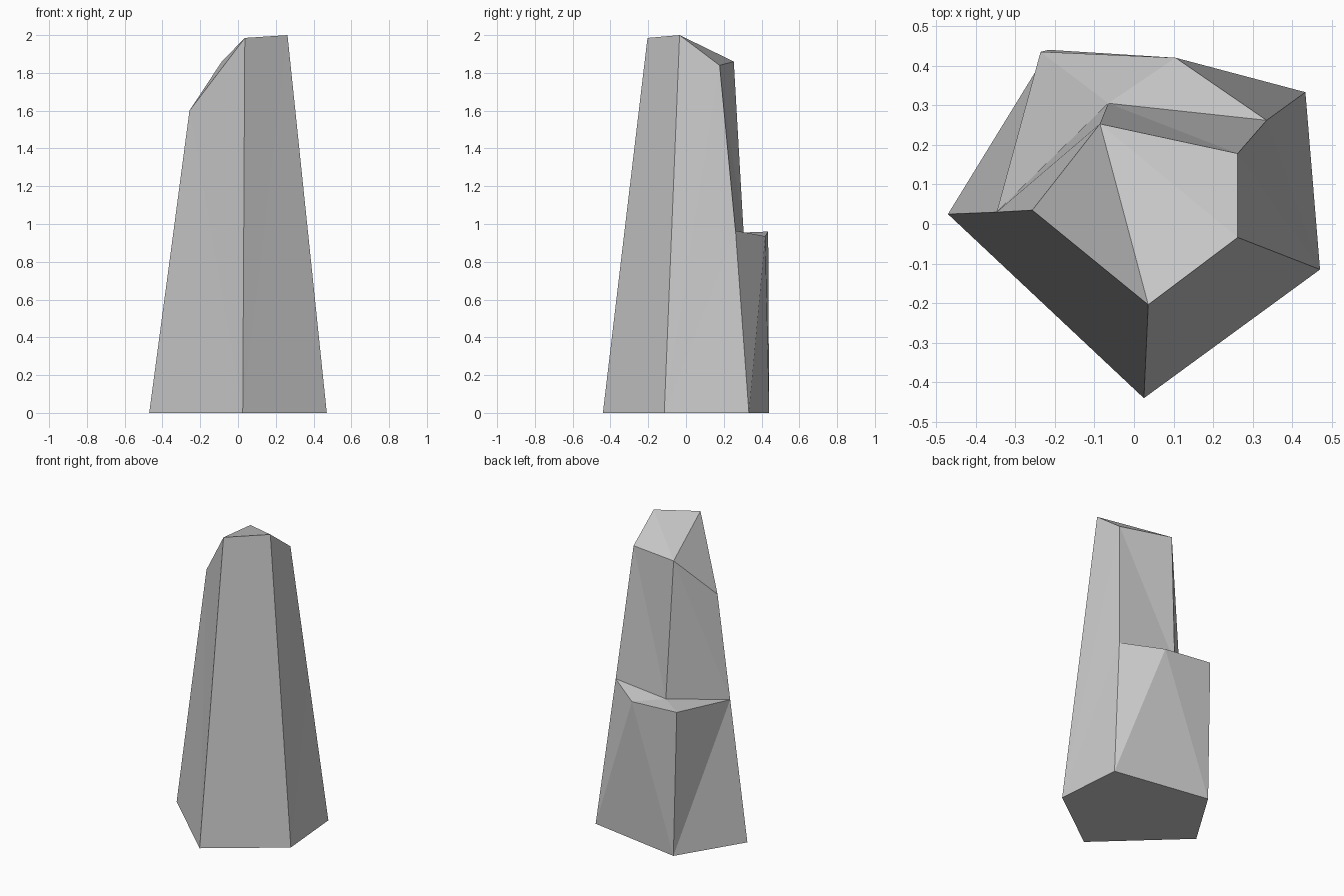
import bpy, bmesh

if "Cube" in bpy.data.objects:
    bpy.data.objects.remove(bpy.data.objects["Cube"])

# Five-sided crystal shard: corners run left, front, right, back right, back left
base = [(-.47, .025, 0), (.025, -.44, 0), (.47, -.115, 0), (.433, .333, 0), (-.215, .44, 0)]
tip = [(-.257, .035, 1.6), (.036, -.204, 1.985), (.262, -.034, 2), (.262, .178, 1.84), (-.086, .253, 1.86)]
# Broken step at the back: inner corners, then outer ledge corners
step = [(.335, .262, .965), (-.065, .305, .955), (-.347, .03, .92)]
ledge = [(.105, .42, .935), (-.236, .435, .96)]

bm = bmesh.new()
b, t, s, l = ([bm.verts.new(p) for p in ring] for ring in (base, tip, step, ledge))


def tris(*faces):
    for f in faces:
        bm.faces.new(f)


def fan(centre, rim):
    tris(*[(centre, p, q) for p, q in zip(rim, rim[1:])])


# Underside
bm.faces.new(b[::-1])
# Front sides, split where they meet the step
fan(b[1], [t[1], t[0], s[2], b[0]])
tris((b[1], b[2], t[2]), (b[1], t[2], t[1]))
fan(b[2], [b[3], s[0], t[3], t[2]])
# Slanted cap fanned from its back corner
fan(t[4], t[:4])
# Upper back walls
tris((s[0], s[1], t[3]), (s[1], t[4], t[3]), (s[1], s[2], t[4]), (s[2], t[0], t[4]))
# Step surface
fan(s[1], [s[0], l[0], l[1], s[2]])
# Lower back walls
tris((b[3], l[0], s[0]), (b[3], b[4], l[0]), (b[4], l[1], l[0]),
     (b[4], s[2], l[1]), (b[4], b[0], s[2]))

bmesh.ops.recalc_face_normals(bm, faces=bm.faces[:])
mesh = bpy.data.meshes.new("crystal_shard")
bm.to_mesh(mesh)
bm.free()
bpy.context.collection.objects.link(bpy.data.objects.new("crystal_shard", mesh))
